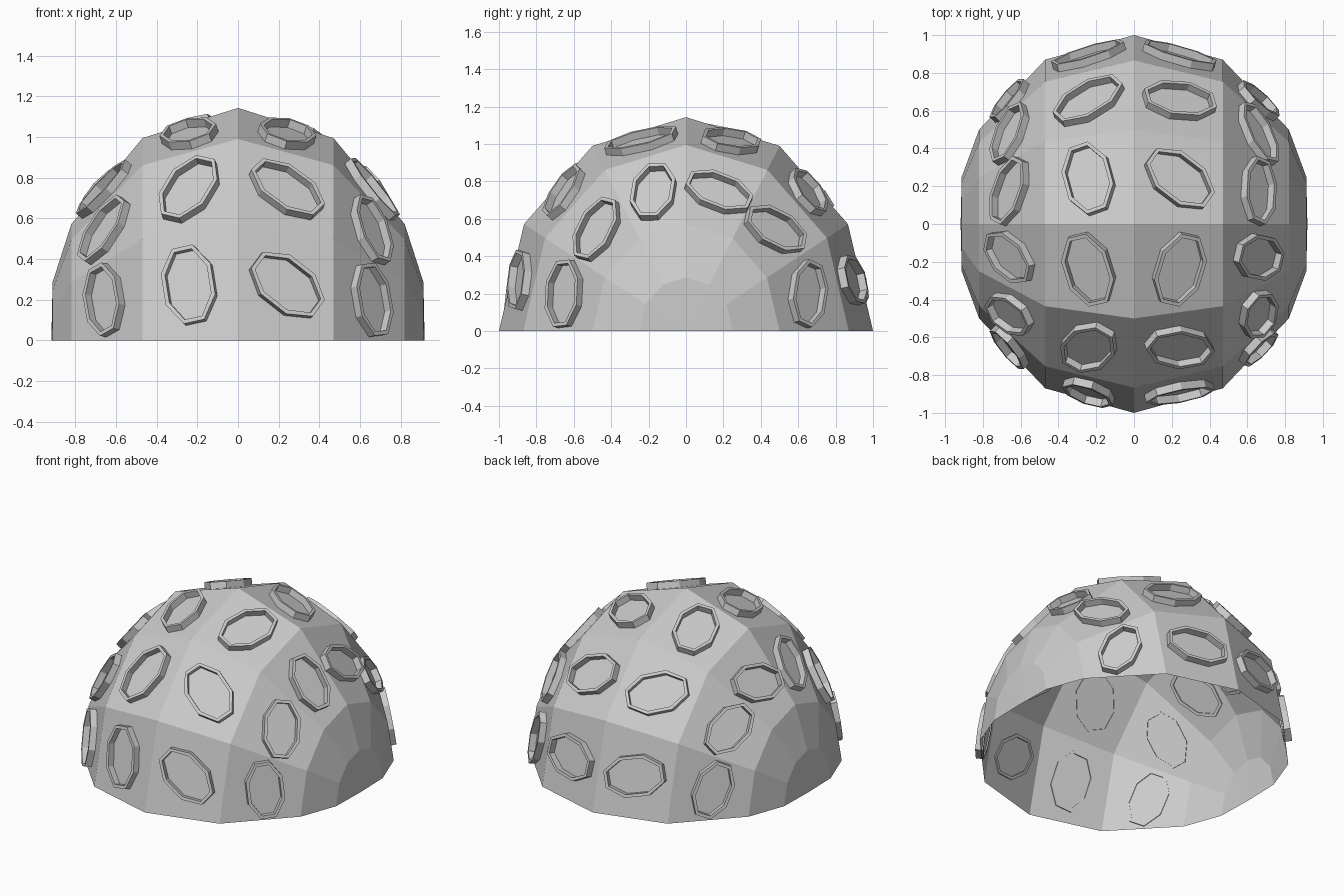
import bpy, bmesh, math
from mathutils import Vector

if "Cube" in bpy.data.objects:
    bpy.data.objects.remove(bpy.data.objects["Cube"])

Z_STRETCH = 1.143
# shell profile along x: (x, ring radius)
PROFILE = [(0, 1.0), (0.47, 0.87), (0.82, 0.50), (0.912, 0.25)]
STATIONS = [(-x, r) for x, r in PROFILE[:0:-1]] + PROFILE
ROWS = 6


def make_object(name, bm):
    mesh = bpy.data.meshes.new(name)
    bm.to_mesh(mesh)
    bm.free()
    obj = bpy.data.objects.new(name, mesh)
    bpy.context.collection.objects.link(obj)
    return obj


def shell_point(col, row):
    x, r = STATIONS[col]
    a = math.pi * row / ROWS
    return Vector((x, -r * math.cos(a), r * math.sin(a) * Z_STRETCH))


# Dome shell: open underneath, faceted, lying along x
bm = bmesh.new()
grid = [[bm.verts.new(shell_point(c, r)) for r in range(ROWS + 1)]
        for c in range(len(STATIONS))]
for c in range(len(STATIONS) - 1):
    for r in range(ROWS):
        bm.faces.new((grid[c][r], grid[c + 1][r], grid[c + 1][r + 1], grid[c][r + 1]))
for c, x in ((0, -0.918), (-1, 0.918)):
    pole = bm.verts.new((x, 0, 0))
    for r in range(ROWS):
        tri = [pole, grid[c][r], grid[c][r + 1]]
        bm.faces.new(tri if c == 0 else tri[::-1])
bmesh.ops.recalc_face_normals(bm, faces=bm.faces)
shell = make_object("dome_shell", bm)
top = max(shell.data.polygons, key=lambda p: p.center.z)
if top.normal.z < 0:
    shell.data.flip_normals()


def make_ring(name, center, normal, long_axis, a, b, wall=0.02, inner=-0.008, outer=0.042):
    """Raised eight-sided collar with a rectangular wall section."""
    side = normal.cross(long_axis)
    bm = bmesh.new()
    section = [(0, inner), (0, outer), (wall, outer), (wall, inner)]
    loops = []
    for inset, h in section:
        loop = []
        for i in range(8):
            t = math.radians(22.5 + 45 * i)
            p = (center + normal * h
                 + long_axis * (a - inset) * 1.06 * math.cos(t)
                 + side * (b - inset) * 1.06 * math.sin(t))
            loop.append(bm.verts.new(p))
        loops.append(loop)
    for k in range(4):
        l0, l1 = loops[k], loops[(k + 1) % 4]
        for i in range(8):
            j = (i + 1) % 8
            bm.faces.new((l0[i], l0[j], l1[j], l1[i]))
    bmesh.ops.recalc_face_normals(bm, faces=bm.faces)
    make_object(name, bm)


# Collar directions per row, front to back: seen from the front (x, z) or top (x, y)
F, T = 2, 1
DIRECTIONS = [
    (F, [(-.06, .34), (-.06, .38), (.32, -.25), (-.06, .34)]),
    (F, [(.17, .26), (.18, .30), (.30, -.22), (-.08, .29)]),
    (T, [(.20, -.15), (.10, -.32), (.10, .33), (-.24, .05)]),
    (T, [(.10, .28), (-.09, .33), (.29, -.22), (.02, .30)]),
    (T, [(.06, .20), (.27, .17), (.30, -.02), (-.10, .25)]),
    (F, [(-.06, .32), (-.32, .08), (.32, .02), (-.12, .32)]),
]
for row, (view, hints) in enumerate(DIRECTIONS):
    for k, (dx, d2) in enumerate(hints):
        c = k + 1
        p = [shell_point(c, row), shell_point(c + 1, row),
             shell_point(c + 1, row + 1), shell_point(c, row + 1)]
        center = sum(p, Vector()) / 4
        n = (p[2] - p[0]).cross(p[3] - p[1]).normalized()
        if n.dot(center) < 0:
            n = -n
        # recover the missing component so the direction lies in the panel
        d = Vector((dx, 0, 0))
        d[view] = d2
        other = 3 - view
        d[other] = -n.dot(d) / n[other]
        outer_col = k in (0, 3)
        make_ring(f"panel_collar_{row + 1}_{k + 1}", center, n, d.normalized(),
                  0.182 if outer_col else 0.197, 0.118 if outer_col else 0.13)
